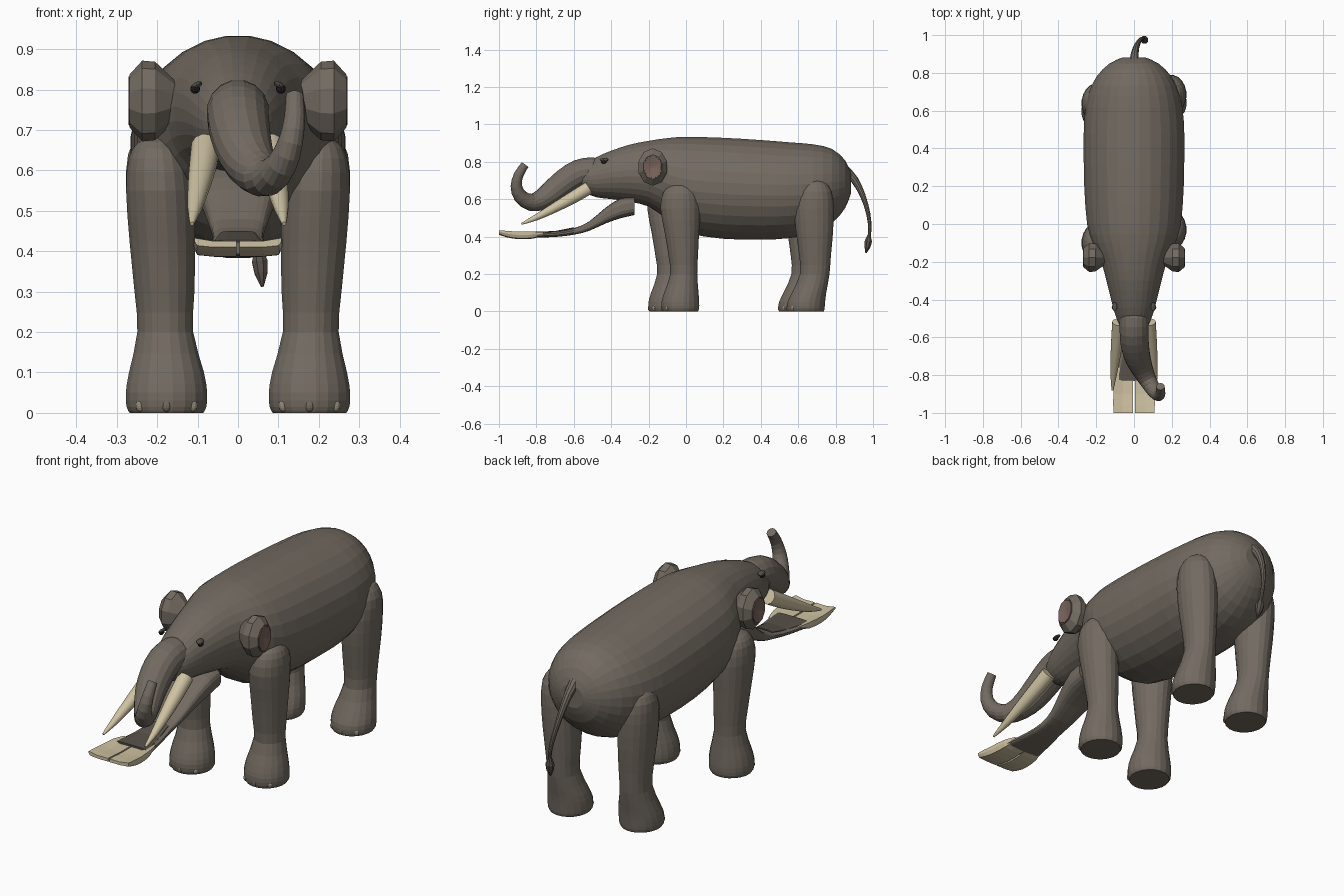
import bpy, math
from mathutils import Vector

if "Cube" in bpy.data.objects:
    bpy.data.objects.remove(bpy.data.objects["Cube"])


def material(name, rgb):
    m = bpy.data.materials.new(name)
    m.diffuse_color = (*rgb, 1)
    m.use_nodes = True
    m.node_tree.nodes["Principled BSDF"].inputs["Base Color"].default_value = m.diffuse_color
    return m


SKIN = material("skin", (0.17, 0.145, 0.12))
DARK = material("dark_skin", (0.10, 0.083, 0.07))
IVORY = material("ivory", (0.62, 0.54, 0.36))
PINK = material("inner_ear", (0.19, 0.125, 0.105))
EYE = material("eye", (0.015, 0.012, 0.01))
NAIL = material("nail", (0.3, 0.26, 0.2))


def spline(pts, n):
    """Catmull-Rom resampling of tuples, n steps per span."""
    p = [pts[0]] + list(pts) + [pts[-1]]
    out = []
    for i in range(1, len(p) - 2):
        for k in range(n):
            t = k / n
            out.append(tuple(
                0.5 * (2 * b + (c - a) * t + (2 * a - 5 * b + 4 * c - d) * t * t
                       + (3 * b - a - 3 * c + d) * t ** 3)
                for a, b, c, d in zip(*p[i - 1:i + 3])))
    return out + [tuple(pts[-1])]


def mesh(name, verts, faces, mat, smooth=False):
    me = bpy.data.meshes.new(name)
    me.from_pydata([tuple(v) for v in verts], [], faces)
    me.materials.append(mat)
    ob = bpy.data.objects.new(name, me)
    bpy.context.collection.objects.link(ob)
    bpy.context.view_layer.objects.active = ob
    bpy.ops.object.select_all(action='DESELECT')
    ob.select_set(True)
    bpy.ops.object.mode_set(mode='EDIT')
    bpy.ops.mesh.select_all(action='SELECT')
    bpy.ops.mesh.normals_make_consistent(inside=False)
    bpy.ops.object.mode_set(mode='OBJECT')
    if smooth:
        bpy.ops.object.shade_smooth_by_angle(angle=math.radians(40))
    return ob


def loft(name, rings, mat, smooth=False):
    s = len(rings[0])
    faces = [(r * s + k, r * s + (k + 1) % s, (r + 1) * s + (k + 1) % s, (r + 1) * s + k)
             for r in range(len(rings) - 1) for k in range(s)]
    faces += [tuple(range(s)), tuple(range((len(rings) - 1) * s, len(rings) * s))]
    return mesh(name, [v for r in rings for v in r], faces, mat, smooth)


def ring(c, u, v, sides, power=1.0):
    """Superellipse ring; power < 1 gives a boxier section."""
    f = lambda q: math.copysign(abs(q) ** power, q)
    return [Vector(c) + Vector(u) * f(math.cos(a)) + Vector(v) * f(math.sin(a))
            for a in (2 * math.pi * (k + 0.5) / sides for k in range(sides))]


def along_y(name, stations, sides, steps, mat, power=1.0):
    """Loft of (y, top, bottom, half_width) stations."""
    return loft(name, [ring((0, y, (t + b) / 2), (w, 0, 0), (0, 0, (t - b) / 2), sides, power)
                       for y, t, b, w in spline(stations, steps)], mat)


def tube(name, pts, sides, steps, mat, smooth=False):
    """Tube through (x, y, z, radius) points."""
    p = spline(pts, steps)
    rings = []
    for i, q in enumerate(p):
        t = (Vector(p[min(i + 1, len(p) - 1)][:3]) - Vector(p[max(i - 1, 0)][:3])).normalized()
        side = (Vector((1, 0, 0)) - t * t.x).normalized()
        rings.append(ring(q[:3], side * q[3], t.cross(side) * q[3], sides))
    return loft(name, rings, mat, smooth)


def ball(name, loc, scale, mat):
    bpy.ops.mesh.primitive_uv_sphere_add(segments=12, ring_count=8, radius=1, location=loc)
    ob = bpy.context.object
    ob.name = name
    ob.scale = scale
    ob.data.materials.append(mat)
    return ob


# Torso and head in one loft
along_y("body", [
    (-0.58, .74, .68, .03), (-0.55, .78, .64, .07), (-0.48, .825, .61, .10),
    (-0.40, .86, .60, .122), (-0.30, .893, .585, .147), (-0.20, .913, .56, .175),
    (-0.10, .928, .49, .22), (0, .935, .42, .25), (.2, .93, .387, .265),
    (.4, .918, .382, .268), (.55, .906, .39, .265), (.68, .895, .415, .245),
    (.78, .87, .47, .2), (.85, .81, .55, .13), (.882, .74, .63, .06)], 28, 2, SKIN)

# Trunk curling up and to the side
tube("trunk", [
    (0, -.44, .74, .07), (0, -.50, .748, .077), (0, -.57, .737, .077), (.005, -.64, .695, .075),
    (.02, -.71, .64, .068), (.045, -.77, .598, .057), (.075, -.83, .583, .046),
    (.108, -.885, .615, .038), (.13, -.907, .67, .031), (.14, -.895, .73, .026),
    (.14, -.86, .785, .022)], 16, 2, SKIN)

# Shovel-shaped lower jaw
along_y("lower_jaw", [
    (-.275, .615, .515, .10), (-.35, .605, .498, .10), (-.43, .555, .47, .085),
    (-.52, .48, .43, .066), (-.60, .445, .41, .062), (-.70, .427, .398, .076),
    (-.83, .423, .393, .10)], 20, 2, SKIN, 0.6)
along_y("mouth_floor", [(-.60, .45, .43, .045), (-.70, .43, .41, .06),
                        (-.825, .426, .405, .088)], 12, 1, DARK, 0.5)

# Flat lower teeth: (y, outer x, bottom, top)
for s, side in ((1, "right"), (-1, "left")):
    rows = []
    for y, w, b, t in spline([(-.76, .085, .405, .42), (-.82, .102, .389, .424),
                              (-.90, .109, .387, .424), (-.96, .11, .397, .428),
                              (-1.0, .108, .41, .43)], 2):
        m = w * .55
        rows.append([Vector((s * x, y, z)) for x, z in
                     ((.004, b), (m, b), (w * .93, b + .004), (w, (b + t) / 2 + .004),
                      (w, t + .003), (m, t - .005), (.004, t - .004))])
    loft("lower_tooth_" + side, rows, IVORY)

    # Upper tusks
    tube("tusk_" + side, [
        (s * .08, -.52, .66, .036), (s * .087, -.60, .612, .034), (s * .098, -.70, .556, .027),
        (s * .108, -.80, .503, .017), (s * .114, -.88, .468, .005)], 12, 2, IVORY, True)

    # Eyes with lids
    ball("eye_" + side, (s * .106, -.44, .802), (.012, .015, .012), EYE)
    lid = ball("eyelid_" + side, (s * .102, -.438, .811), (.014, .024, .008), DARK)
    lid.rotation_euler.y = s * .5

    # Thick angular ears
    def ear_ring(x, k):
        return [Vector((s * x, -.178 + .08 * k * math.cos(a), .772 + .1 * k * math.sin(a)))
                for a in (2 * math.pi * (i + .5) / 10 for i in range(10))]
    loft("ear_" + side, [ear_ring(.15, .45), ear_ring(.205, .97), ear_ring(.237, 1),
                         ear_ring(.268, .66), ear_ring(.256, .2)], SKIN)
    loft("inner_ear_" + side, [ear_ring(.25, .62), ear_ring(.271, .6),
                               ear_ring(.262, .06)], PINK)

# Legs: (z, centre x, centre y, radius x, radius y); left legs stand further forward
FRONT = [(0, .177, -.03, .092, .095), (.015, .177, -.03, .1, .101), (.05, .177, -.03, .102, .102),
         (.10, .177, -.025, .094, .093), (.2, .18, -.012, .07, .073), (.3, .182, -.015, .075, .08),
         (.42, .187, -.022, .082, .093), (.55, .193, -.03, .085, .108), (.63, .197, -.03, .074, .095),
         (.67, .2, -.03, .048, .06), (.685, .2, -.03, .015, .02)]
REAR = [(0, .177, .64, .092, .098), (.015, .177, .64, .1, .102), (.05, .177, .643, .102, .102),
        (.10, .177, .658, .094, .093), (.2, .18, .688, .07, .08), (.3, .182, .69, .075, .086),
        (.42, .187, .687, .082, .1), (.55, .193, .685, .085, .106), (.64, .197, .688, .076, .092),
        (.69, .2, .69, .045, .055), (.705, .2, .69, .014, .018)]
for kind, rows, shift in (("front", FRONT, -.07), ("rear", REAR, -.045)):
    for s, side in ((1, "right"), (-1, "left")):
        d = shift if s < 0 else 0
        loft(f"{kind}_leg_{side}",
             [ring((s * cx, cy + d, z), (rx, 0, 0), (0, ry, 0), 20)
              for z, cx, cy, rx, ry in spline(rows, 2)], SKIN)
        # Toenails
        for i, a in enumerate((-.75, 0, .75)):
            ball(f"{kind}_toenail_{side}_{i + 1}",
                 (s * .177 + .094 * math.sin(a), rows[0][2] + d - .094 * math.cos(a), .018),
                 (.012, .01, .016), SKIN if i == 1 else NAIL)

# Tail with tuft
tube("tail", [(0, .85, .755, .026), (.004, .90, .705, .021), (.015, .945, .62, .015),
              (.033, .975, .52, .011), (.048, .983, .44, .009), (.052, .977, .39, .008)],
     10, 2, SKIN)
tube("tail_tuft", [(.05, .979, .41, .008), (.054, .975, .375, .021), (.057, .97, .345, .017),
                   (.06, .962, .313, .004)], 8, 1, DARK)
